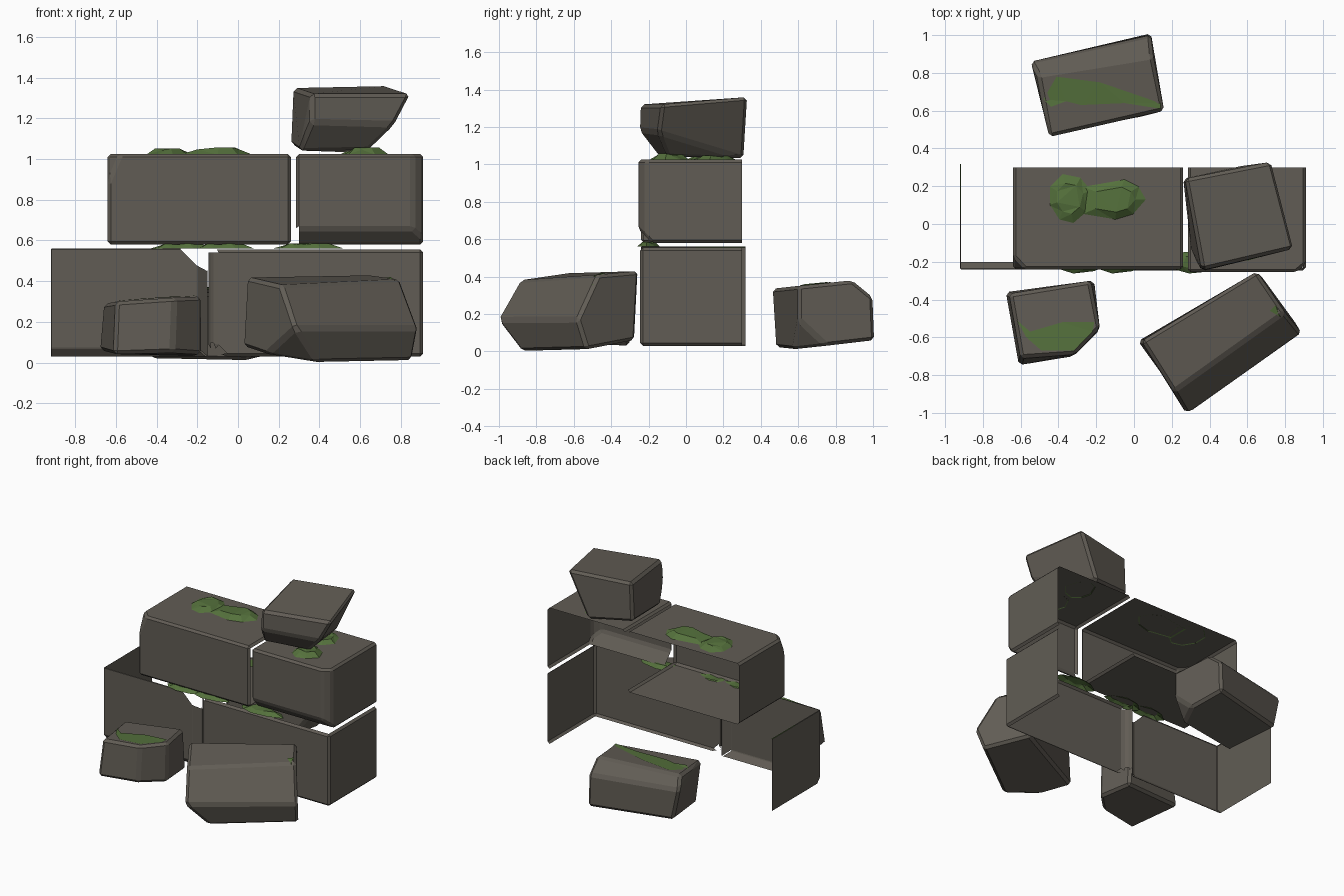
import bpy, bmesh
from mathutils import Vector
from mathutils.bvhtree import BVHTree

cube = bpy.data.objects.get("Cube")
if cube:
    bpy.data.objects.remove(cube, do_unlink=True)


def material(name, color):
    m = bpy.data.materials.new(name)
    m.use_nodes = True
    m.diffuse_color = (*color, 1)
    node = next(n for n in m.node_tree.nodes if n.type == 'BSDF_PRINCIPLED')
    node.inputs["Base Color"].default_value = (*color, 1)
    node.inputs["Roughness"].default_value = 0.9
    return m


STONE = material("grey_brown_stone", (0.12, 0.108, 0.09))
MOSS = material("green_moss", (0.09, 0.165, 0.045))


def finish(bm, name, *mats):
    mesh = bpy.data.meshes.new(name)
    bm.to_mesh(mesh)
    bm.free()
    for m in mats:
        mesh.materials.append(m)
    ob = bpy.data.objects.new(name, mesh)
    bpy.context.collection.objects.link(ob)
    return ob


def soften(bm, width):
    bmesh.ops.bevel(bm, geom=bm.edges[:], offset=width, segments=1,
                    affect='EDGES', clamp_overlap=True)
    bmesh.ops.recalc_face_normals(bm, faces=bm.faces[:])
    bm.normal_update()


def sides(normal):
    return {("+" if c > 0 else "-") + a for a, c in zip("xyz", normal) if abs(c) > 0.25}


def wall_block(name, lo, hi, drop, cuts=(), width=0.015, moss_from=None):
    """Bevelled block, open at the back and on the hidden sides."""
    bm = bmesh.new()
    bmesh.ops.create_cube(bm, size=1)
    lo, hi = Vector(lo), Vector(hi)
    hi.y += width
    for v in bm.verts:
        v.co = Vector((lo[i] if v.co[i] < 0 else hi[i]) for i in range(3))
    for point, normal in cuts:
        cut = bmesh.ops.bisect_plane(bm, geom=bm.verts[:] + bm.edges[:] + bm.faces[:],
                                     plane_co=point, plane_no=normal, clear_outer=True)
        rim = [e for e in cut["geom_cut"] if isinstance(e, bmesh.types.BMEdge)]
        bmesh.ops.holes_fill(bm, edges=rim, sides=0)
    soften(bm, width)
    gone = []
    for f in bm.faces:
        s = sides(f.normal)
        lost = len(s & set(drop))
        if "+y" in s or lost > len(s) - lost:
            gone.append(f)
    bmesh.ops.delete(bm, geom=gone, context='FACES')
    # Mossy stretch along the outer top edge
    if moss_from is not None:
        bmesh.ops.bisect_plane(bm, geom=bm.verts[:] + bm.edges[:] + bm.faces[:],
                               plane_co=(0, moss_from, 0), plane_no=(0, 1, 0))
        for f in bm.faces:
            if f.normal.z > 0.3 and f.normal.x < -0.3 and f.calc_center_median().y > moss_from:
                f.material_index = 1
    return finish(bm, name, STONE, MOSS)


def rock(name, points, patch=None, width=0.018):
    """Chiselled rock from its corners, with an optional moss plate on top."""
    bm = bmesh.new()
    for p in points:
        bm.verts.new(p)
    hull = bmesh.ops.convex_hull(bm, input=bm.verts[:])
    loose = {g for g in hull["geom_interior"] + hull["geom_unused"]
             if isinstance(g, bmesh.types.BMVert)}
    bmesh.ops.delete(bm, geom=list(loose), context='VERTS')
    bmesh.ops.dissolve_limit(bm, angle_limit=0.2, verts=bm.verts[:], edges=bm.edges[:])
    soften(bm, width)
    if patch:
        tree = BVHTree.FromBMesh(bm)
        plate = bmesh.new()
        for x, y in patch:
            hit = tree.ray_cast(Vector((x, y, 3)), Vector((0, 0, -1)))[0]
            if hit:
                plate.verts.new(hit + Vector((0, 0, 0.006)))
        plate.faces.new(plate.verts[:])
        bmesh.ops.triangulate(plate, faces=plate.faces[:])
        bmesh.ops.recalc_face_normals(plate, faces=plate.faces[:])
        finish(plate, name + "_moss", MOSS)
    return finish(bm, name, STONE)


def moss_mound(name, outline, z, height, inset=0.6):
    """Low faceted mound: outline, raised ring, and a cap."""
    bm = bmesh.new()
    n = len(outline)
    cx = sum(p[0] for p in outline) / n
    cy = sum(p[1] for p in outline) / n
    base = [bm.verts.new((x, y, z)) for x, y in outline]
    ring = [bm.verts.new((cx + (x - cx) * inset, cy + (y - cy) * inset,
                          z + height * (1 if i % 3 else 0.7)))
            for i, (x, y) in enumerate(outline)]
    for i in range(n):
        j = (i + 1) % n
        bm.faces.new((base[i], base[j], ring[j], ring[i]))
    bm.faces.new(ring)
    bmesh.ops.triangulate(bm, faces=bm.faces[:])
    bmesh.ops.recalc_face_normals(bm, faces=bm.faces[:])
    return finish(bm, name, MOSS)


def oval(x0, x1, y0, y1):
    unit = [(0, .5), (.2, .9), (.5, 1), (.85, .8), (1, .4), (.7, .1), (.35, 0), (.1, .2)]
    return [(x0 + (x1 - x0) * u, y0 + (y1 - y0) * v) for u, v in unit]


# Lower course of the wall
wall_block("lower_right_block", (-0.92, -0.24, 0.03), (-0.15, 0.30, 0.56),
           ("+x", "+z", "-z"), width=0.022, moss_from=0.05,
           cuts=[((-0.20, -0.24, 0.3), (0.6, -0.8, 0)),
                 ((-0.24, -0.24, 0.52), (0.65, -0.4, 0.65)),
                 ((0, -0.24, 0.07), (0, -0.75, -0.65))])
wall_block("lower_left_block", (-0.145, -0.245, 0.03), (0.91, 0.30, 0.555),
           ("-x", "+z", "-z"),
           cuts=[((-0.11, -0.245, 0.3), (-0.75, -0.65, 0)),
                 ((-0.10, -0.245, 0.07), (-0.6, -0.5, -0.6))])

# Upper course of the wall
wall_block("upper_right_block", (-0.64, -0.24, 0.58), (0.26, 0.30, 1.025), ("+x",),
           cuts=[((-0.58, -0.24, 1.02), (-0.7, -0.65, 0.3))])
wall_block("upper_left_block", (0.285, -0.255, 0.58), (0.91, 0.30, 1.025), ("-x", "-z"),
           cuts=[((0.6, -0.255, 0.655), (0, -0.72, -0.69)),
                 ((0.86, -0.255, 0.8), (0.65, -0.75, 0))])

# Stone resting on top
rock("cap_stone", [
    (.27, .24, 1.35), (.73, .33, 1.36), (.85, -.13, 1.32), (.36, -.245, 1.32),
    (.36, -.25, 1.18), (.77, -.15, 1.17), (.30, -.14, 1.04), (.64, -.10, 1.045),
    (.26, .24, 1.07), (.58, .31, 1.03)])

# Fallen stones
rock("large_fallen_stone", [
    (.04, -.62, .42), (.65, -.25, .43), (.80, -.47, .41), (.21, -.89, .38),
    (.28, -1.01, .17), (.89, -.58, .17), (.39, -.88, 0), (.86, -.53, .01),
    (.02, -.62, .08), (.14, -.78, .04), (.67, -.27, .06)],
    [(.72, -.46), (.75, -.43), (.81, -.50), (.77, -.49)])
rock("back_fallen_stone", [
    (-.45, .46, .335), (.16, .60, .35), (.10, .89, .38), (-.51, .79, .365),
    (-.55, .86, .29), (.09, 1.0, .29), (-.50, .86, .06), (.09, 1.01, .06),
    (-.42, .48, .02), (.05, .57, .01), (.16, .60, .17), (.13, .75, .03)],
    [(-.48, .66), (-.41, .78), (-.18, .75), (.14, .64), (.14, .61),
     (-.05, .64), (-.28, .63), (-.36, .65), (-.44, .62)])
rock("small_fallen_stone", [
    (-.66, -.37, .29), (-.23, -.30, .32), (-.18, -.55, .325), (-.31, -.69, .32),
    (-.60, -.71, .30), (-.68, -.36, .06), (-.21, -.30, .03), (-.18, -.56, .04),
    (-.32, -.70, .05), (-.61, -.75, .04)],
    [(-.62, -.51), (-.55, -.57), (-.38, -.52), (-.21, -.52), (-.22, -.57),
     (-.32, -.67), (-.49, -.67), (-.57, -.6)])

# Moss on the wall tops
moss_mound("top_moss_round", [
    (-.45, .2), (-.38, .27), (-.28, .25), (-.22, .18), (-.25, .06),
    (-.32, 0), (-.4, .02), (-.45, .1)], 1.022, 0.03)
moss_mound("top_moss_long", [
    (-.28, .2), (-.05, .24), (.03, .2), (.07, .13), (0, .05),
    (-.1, .02), (-.28, .05)], 1.022, 0.036)
moss_mound("cap_moss_front", oval(.52, .74, -.2, .02), 1.022, 0.035)
moss_mound("cap_moss_back", oval(.50, .70, .03, .27), 1.022, 0.025)

# Moss squeezed between the courses
for name, x0, x1 in (("joint_moss_right", -.43, -.12), ("joint_moss_middle", -.22, .08),
                     ("joint_moss_left", .17, .52)):
    moss_mound(name, oval(x0, x1, -.262, -.14), 0.56, 0.026)
